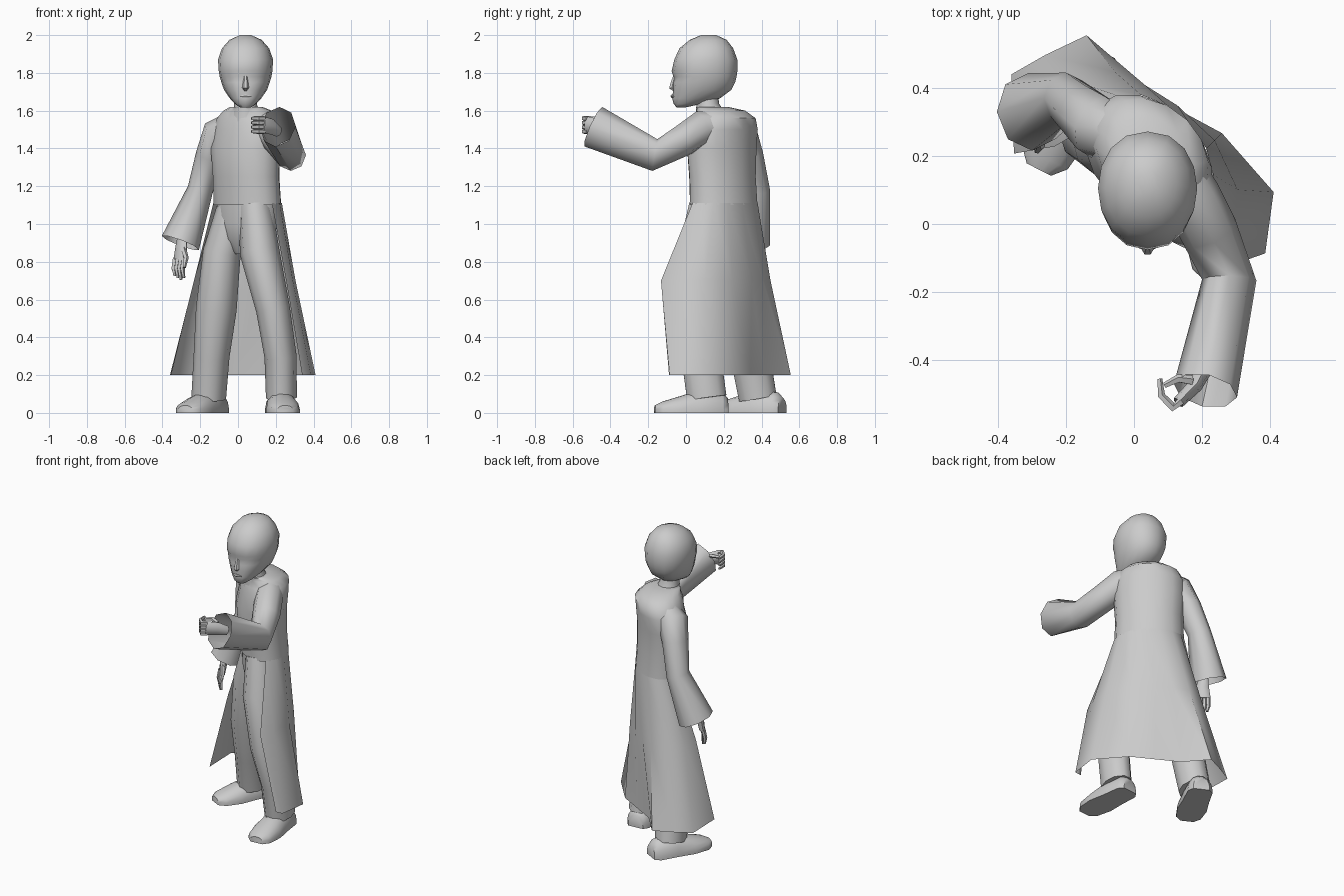
import bpy, bmesh, math
from mathutils import Vector as V

if "Cube" in bpy.data.objects:
    bpy.data.objects.remove(bpy.data.objects["Cube"])

S = math.sqrt(0.5)

def body(u, v, z):
    """Torso frame turned 45 degrees: u = figure's right, v = back."""
    return V((0.05 + (v - u) * S, 0.2 + (u + v) * S, z))

def loft(name, rings, closed=True, cap0=False, cap1=False, angle=50):
    bm = bmesh.new()
    rows = [[bm.verts.new(p) for p in r] for r in rings]
    n = len(rows[0])
    for a, b in zip(rows, rows[1:]):
        for i in range(n if closed else n - 1):
            j = (i + 1) % n
            bm.faces.new((a[i], a[j], b[j], b[i]))
    if cap0:
        bm.faces.new(rows[0])
    if cap1:
        bm.faces.new(rows[-1])
    bmesh.ops.recalc_face_normals(bm, faces=bm.faces)
    me = bpy.data.meshes.new(name)
    bm.to_mesh(me)
    bm.free()
    ob = bpy.data.objects.new(name, me)
    bpy.context.collection.objects.link(ob)
    bpy.ops.object.select_all(action='DESELECT')
    ob.select_set(True)
    bpy.context.view_layer.objects.active = ob
    bpy.ops.object.shade_smooth_by_angle(angle=math.radians(angle))
    return ob

def tube(name, pts, radii, n=8, ref=(0, 1, 0), cap0=True, cap1=True):
    """Elliptical tube along a path; radii are (across, along ref)."""
    pts = [V(p) for p in pts]
    rings = []
    for i, p in enumerate(pts):
        t = (pts[min(i + 1, len(pts) - 1)] - pts[max(i - 1, 0)]).normalized()
        s = t.cross(V(ref)).normalized()
        w = s.cross(t)
        ra, rb = radii[i] if isinstance(radii[i], tuple) else (radii[i],) * 2
        rings.append([p + s * ra * math.cos(2 * math.pi * k / n)
                      + w * rb * math.sin(2 * math.pi * k / n) for k in range(n)])
    return loft(name, rings, True, cap0, cap1)

def oval(a, b, z, dv=0, du=0, n=16):
    return [body(du + a * math.cos(2 * math.pi * k / n), dv + b * math.sin(2 * math.pi * k / n), z)
            for k in range(n)]

# Closed upper part of the coat, sloping in to the neck
loft("coat_body", [oval(*r) for r in (
    (.21, .147, 1.10), (.205, .147, 1.25, -.01), (.215, .152, 1.40, -.015), (.215, .145, 1.50),
    (.185, .145, 1.56, .005), (.14, .115, 1.60, -.01, -.01), (.09, .08, 1.62, -.05, -.04))], cap1=True)

# Open, flaring coat skirt
waist = [body(.212 * math.cos(math.radians(190 - 24 * i)),
              .148 * math.sin(math.radians(190 - 24 * i)), 1.11) for i in range(10)]
mid = [(-.38, -.09), (-.34, 0), (-.25, .11), (-.1, .165), (.05, .16),
       (.16, .135), (.25, .10), (.31, 0), (.30, -.1), (.22, -.18)]
hem = [(-.41, 0), (-.44, .035), (-.33, .18), (-.10, .195), (.05, .15),
       (.20, .105), (.385, .117), (.43, -.01), (.46, -.12), (.29, -.28)]
loft("coat_skirt", [waist, [body(u, v, .70) for u, v in mid],
                    [body(u, v, .20) for u, v in hem]], closed=False)

# Trousers
loft("trouser_hips", [oval(*r) for r in (
    (.19, .13, 1.12), (.19, .13, 1.0), (.16, .115, .92), (.06, .07, .84))], cap0=True, cap1=True)
tube("trouser_leg_front", [(.09, .13, 1.09), (.115, .08, .85), (.185, .03, .55), (.225, .08, .3), (.23, .11, .08)],
     [(.09, .12), (.105, .125), (.09, .11), (.085, .11), (.082, .11)], 10)
tube("trouser_leg_back", [(-.02, .25, 1.09), (-.085, .26, .85), (-.115, .28, .55), (-.14, .34, .3), (-.155, .38, .08)],
     [(.09, .11), (.10, .12), (.108, .115), (.095, .11), (.092, .105)], 10)

# Shoes: flat-soled half-round sections from heel to toe
def shoe(name, heel, toe):
    heel, toe = V((*heel, 0)), V((*toe, 0))
    side = (toe - heel).normalized().cross(V((0, 0, 1)))
    rings = []
    for t, w, h in ((0, .05, .08), (.08, .075, .11), (.38, .08, .125),
                    (.65, .09, .09), (.9, .075, .06), (1, .04, .04)):
        c = heel.lerp(toe, t)
        sec = [c + side * w * math.cos(math.pi * k / 7) + V((0, 0, .02 + (h - .02) * math.sin(math.pi * k / 7)))
               for k in range(8)]
        rings.append(sec + [c - side * w, c + side * w])
    loft(name, rings, cap0=True, cap1=True)

shoe("shoe_front", (.215, .22), (.25, -.165))
shoe("shoe_back", (-.10, .51), (-.28, .16))

# Sleeves with wide open cuffs
tube("sleeve_hanging", [(0, .24, 1.54), (-.105, .285, 1.475), (-.15, .325, 1.36), (-.2, .37, 1.18), (-.305, .33, .90)],
     [.07, (.09, .095), (.075, .085), (.068, .075), (.105, .115)], cap1=False)
tube("sleeve_raised", [(.10, .20, 1.52), (.17, .08, 1.505), (.22, -.02, 1.44), (.28, -.165, 1.365), (.21, -.49, 1.515)],
     [.08, (.085, .095), (.085, .085), (.08, .085), (.095, .115)], ref=(0, 0, 1), cap1=False)

# Hanging hand, palm turned with the body
across = (-S, S, 0)
tube("hand_hanging", [(-.295, .30, .95), (-.30, .28, .88), (-.31, .275, .81)],
     [(.02, .025), (.022, .04), (.018, .045)], 8, ref=across)
for i in range(4):
    d = (i - 1.5) * .022 * S
    x, y = -.31 - d, .272 + d
    tube("finger_hanging", [(x, y, .82), (x - .008, y - .008, .765), (x, y - .012, .705 + .01 * abs(i - 1))],
         [.014, .013, .008], 5)
tube("thumb_hanging", [(-.29, .26, .87), (-.275, .23, .82), (-.285, .215, .77)], [.016, .014, .009], 5)

# Raised, loosely curled hand
tube("hand_raised", [(.21, -.42, 1.49), (.18, -.475, 1.515), (.13, -.525, 1.525)],
     [(.025, .03), (.022, .042), (.018, .045)], 8, ref=(0, 0, 1))
for i in range(4):
    z = 1.49 + .023 * i
    tube("finger_raised", [(.14, -.52, z), (.115, -.54, z), (.08, -.505, z), (.075, -.455, z)],
         [.013, .014, .012, .008], 5, ref=(0, 0, 1))
tube("thumb_raised", [(.17, -.46, 1.545), (.13, -.455, 1.56), (.09, -.475, 1.555)], [.015, .013, .009], 5, ref=(0, 0, 1))

# Neck
tube("neck", [(.045, .13, 1.56), (.04, .115, 1.63), (.04, .11, 1.70)], [.085, .06, .06], 12)

# Head: stacked ovals (z, front y, back y, half width) with sunken eyes
rings = []
for z, f, b, w in ((1.618, -.05, .0, .03), (1.635, -.065, .08, .055), (1.665, -.073, .18, .083),
                   (1.71, -.068, .24, .114), (1.75, -.07, .26, .128), (1.78, -.066, .268, .137),
                   (1.81, -.076, .272, .142), (1.87, -.062, .272, .146), (1.93, -.035, .25, .125),
                   (1.975, .02, .215, .085), (2.0, .08, .16, .03)):
    ring = []
    for k in range(16):
        s, c = math.sin(math.pi * k / 8), math.cos(math.pi * k / 8)
        s = math.copysign(abs(s) ** .88, s)
        ring.append(V((.04 + w * s, (f + b) / 2 - (b - f) / 2 * c, z)))
    if z == 1.78:
        for k in (1, 15):
            ring[k].y += .012
    rings.append(ring)
loft("head", rings, cap0=True, cap1=True)

# Nose and lips
tube("nose", [(.04, -.058, 1.79), (.04, -.068, 1.75), (.04, -.074, 1.722), (.04, -.06, 1.712)],
     [.008, .014, .018, .012], 6)
tube("lips", [(.01, -.066, 1.675), (.04, -.072, 1.677), (.07, -.066, 1.675)], [.003, .01, .003], 6, ref=(0, 0, 1))
